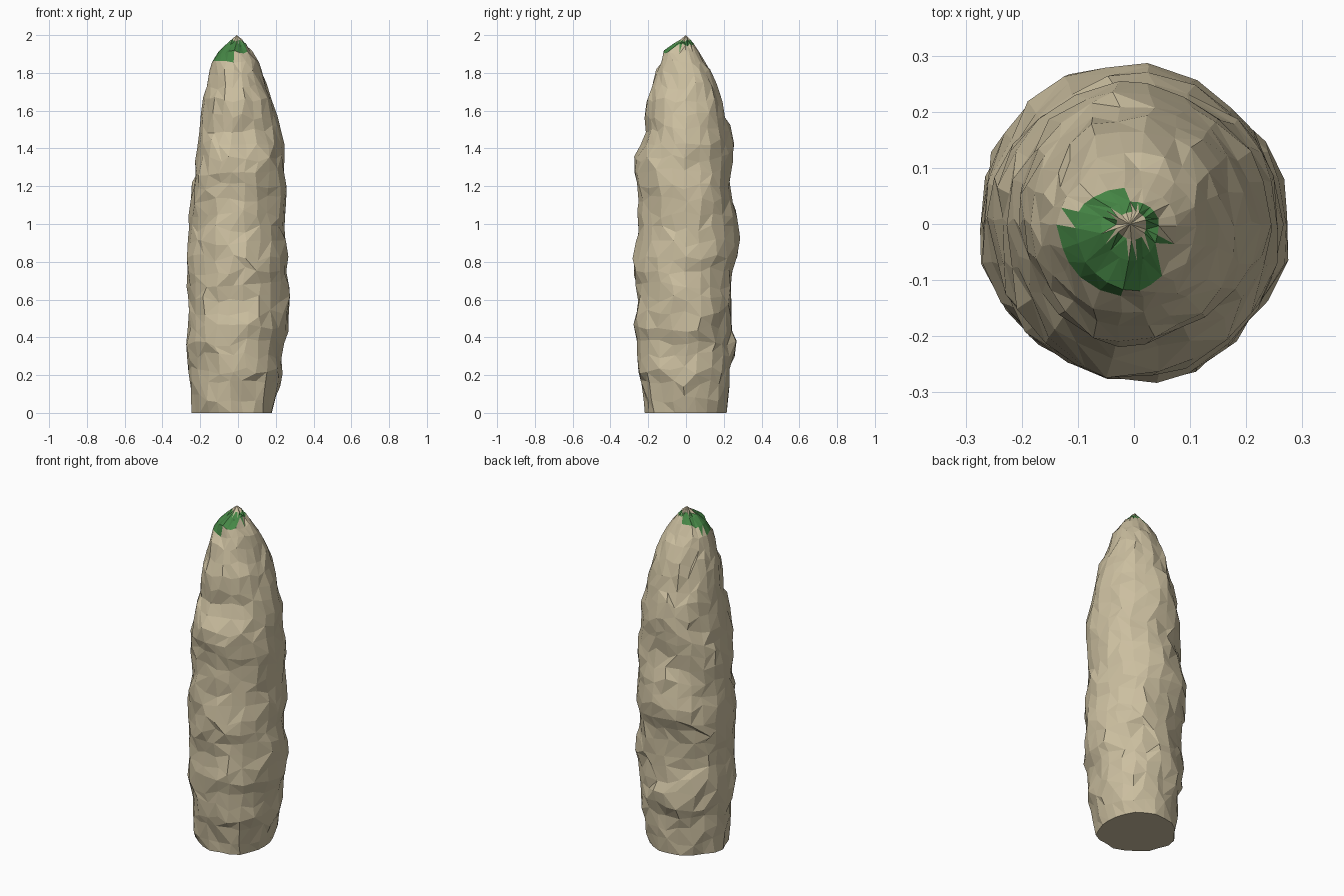
import bpy, bmesh, math, random
from mathutils import Vector, noise

if "Cube" in bpy.data.objects:
    bpy.data.objects.remove(bpy.data.objects["Cube"])

random.seed(4)
SIDES, RINGS = 22, 25

# Silhouette: z, left x, right x, front y, back y
PROFILE = [
    (0.00, -.237, .192, -.212, .212), (0.12, -.240, .222, -.232, .225),
    (0.22, -.258, .240, -.255, .235), (0.34, -.272, .226, -.262, .265),
    (0.50, -.262, .280, -.262, .236), (0.60, -.270, .277, -.262, .246),
    (0.75, -.284, .256, -.286, .250), (0.85, -.277, .262, -.272, .282),
    (1.00, -.258, .258, -.246, .275), (1.10, -.262, .260, -.243, .252),
    (1.20, -.243, .256, -.262, .248), (1.30, -.236, .246, -.284, .247),
    (1.42, -.218, .236, -.233, .242), (1.52, -.202, .203, -.212, .224),
    (1.62, -.190, .198, -.212, .200), (1.72, -.174, .157, -.182, .170),
    (1.80, -.152, .130, -.162, .132),
]
TIP = [(1.86, -.138, .110, -.132, .098), (1.91, -.105, .075, -.118, .066),
       (1.95, -.060, .044, -.065, .040), (1.972, -.032, .022, -.028, .022)]


def sample(z):
    """Interpolated half-extents of the rock at height z."""
    pts = PROFILE + TIP
    for a, b in zip(pts, pts[1:]):
        if z <= b[0]:
            t = (z - a[0]) / (b[0] - a[0])
            return [p + (q - p) * t for p, q in zip(a[1:], b[1:])]
    return pts[-1][1:]


def ring(bm, z, sides, rough):
    verts = []
    left, right, front, back = sample(z)
    for i in range(sides):
        a = math.tau * (i + random.uniform(-.22, .22) * min(1, z * 20)) / sides
        c, s = math.cos(a), math.sin(a)
        lump = noise.noise(Vector((c * 1.6, s * 1.6, z * 6))) * .08
        k = 1 + rough * (lump + random.uniform(-.035, .03))
        dz = random.uniform(-.024, .024) * rough if z > 0 else 0
        verts.append(bm.verts.new(((right if c > 0 else -left) * c * k,
                                   (back if s > 0 else -front) * s * k, z + dz)))
    return verts


def material(name, color):
    m = bpy.data.materials.new(name)
    m.diffuse_color = (*color, 1)
    m.use_nodes = True
    m.node_tree.nodes["Principled BSDF"].inputs["Base Color"].default_value = m.diffuse_color
    return m


# Craggy rock body: stacked rough rings, then the narrowing cap
bm = bmesh.new()
rings = [ring(bm, 1.80 * i / (RINGS - 1), SIDES, 1) for i in range(RINGS)]
rings += [ring(bm, t[0], SIDES, .4) for t in TIP]
for lo, hi in zip(rings, rings[1:]):
    for i in range(SIDES):
        j = (i + 1) % SIDES
        a, b, c, d = lo[i], lo[j], hi[j], hi[i]
        if random.random() < .5:
            bm.faces.new((a, b, c)), bm.faces.new((a, c, d))
        else:
            bm.faces.new((a, b, d)), bm.faces.new((b, c, d))
bm.faces.new(list(reversed(rings[0])))
peak = bm.verts.new((-.007, 0, 2))
for i in range(SIDES):
    bm.faces.new((rings[-1][i], rings[-1][(i + 1) % SIDES], peak))

# Moss patch around the peak, hanging down on the front left
for f in bm.faces:
    p = f.calc_center_median()
    near = math.hypot(p.x + .04, p.y + .035) < .092
    spot = math.hypot(p.x + .115, p.y - .06) < .018
    if 1.86 < p.z < 1.966 and (near or spot):
        f.material_index = 1

bm.normal_update()
mesh = bpy.data.meshes.new("rock_spire")
bm.to_mesh(mesh)
bm.free()
mesh.materials.append(material("stone", (.60, .52, .35)))
mesh.materials.append(material("moss", (.06, .24, .06)))
bpy.context.collection.objects.link(bpy.data.objects.new("rock_spire", mesh))
